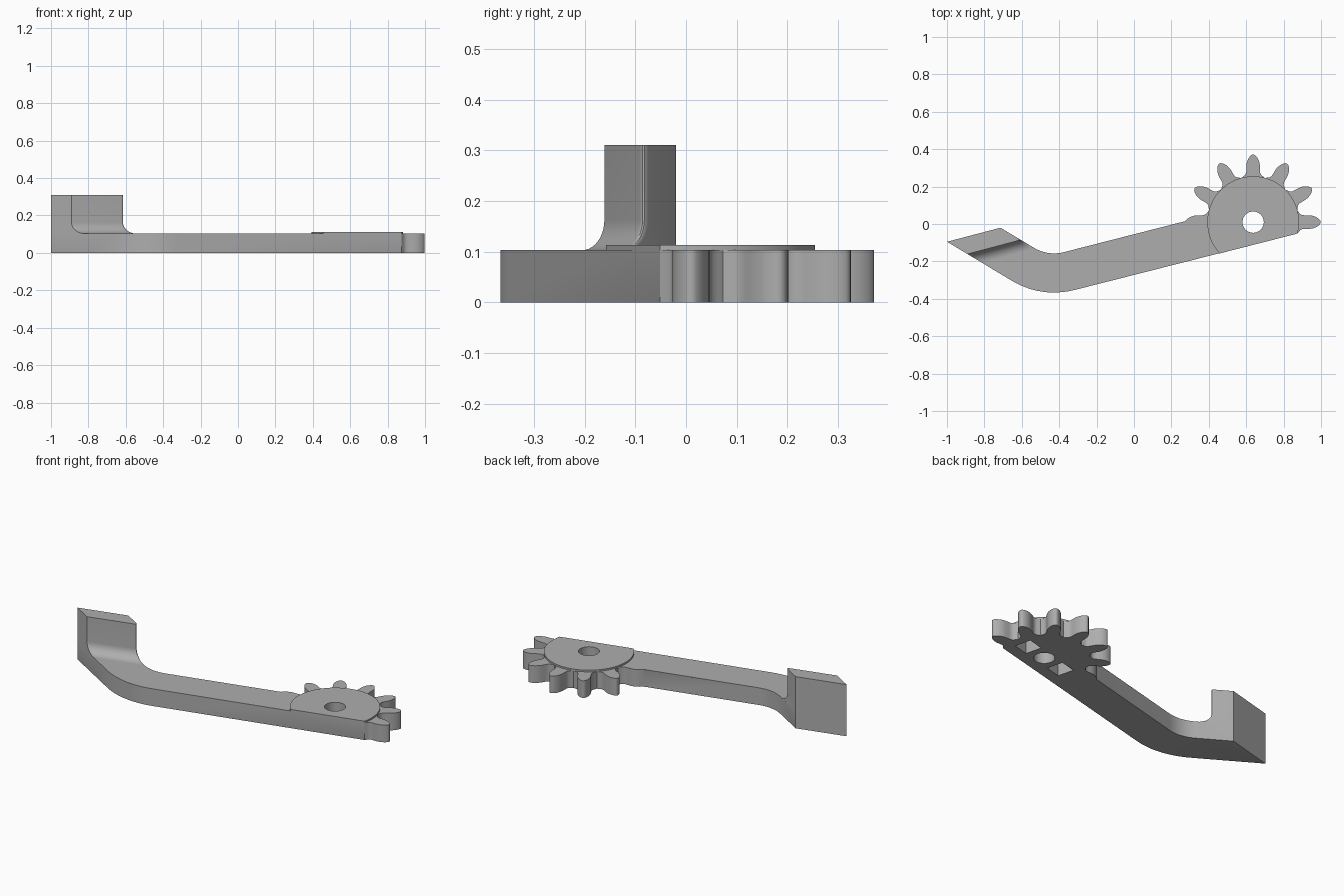
import bpy, bmesh, math
from mathutils import Vector

if "Cube" in bpy.data.objects:
    bpy.data.objects.remove(bpy.data.objects["Cube"])

TOP, RAISED, TALL = 0.103, 0.113, 0.31
HUB = Vector((0.637, 0.01))
ROOT = 0.245
JAW = Vector((0.8575, -0.5145))          # direction of the bent end
ARM = Vector((0.9694, 0.2455))           # direction of the straight arm

grey = bpy.data.materials.new("grey_plastic")
grey.diffuse_color = (0.42, 0.42, 0.42, 1)
grey.use_nodes = True
grey.node_tree.nodes["Principled BSDF"].inputs["Base Color"].default_value = grey.diffuse_color


def bezier(a, b, c, n=12):
    a, b, c = Vector(a), Vector(b), Vector(c)
    return [a * (1 - t) ** 2 + b * 2 * t * (1 - t) + c * t * t
            for t in (i / n for i in range(n + 1))]


def make(name, bm):
    bmesh.ops.recalc_face_normals(bm, faces=bm.faces)
    me = bpy.data.meshes.new(name)
    bm.to_mesh(me)
    bm.free()
    me.materials.append(grey)
    ob = bpy.data.objects.new(name, me)
    bpy.context.collection.objects.link(ob)
    return ob


def loft(rings):
    """Closed solid through a stack of equal-sized rings."""
    bm = bmesh.new()
    vs = [[bm.verts.new(p) for p in r] for r in rings]
    n = len(vs[0])
    for lo, hi in zip(vs, vs[1:]):
        for i in range(n):
            bm.faces.new((lo[i], lo[(i + 1) % n], hi[(i + 1) % n], hi[i]))
    bm.faces.new(vs[0][::-1])
    bm.faces.new(vs[-1])
    return bm, vs


def prism(pts, z0, z1):
    return loft([[(p[0], p[1], z) for p in pts] for z in (z0, z1)])


def circle(r, n=48):
    return [HUB + r * Vector((math.cos(2 * math.pi * i / n), math.sin(2 * math.pi * i / n)))
            for i in range(n)]


def finish(ob, cutters):
    bpy.context.view_layer.objects.active = ob
    for o in bpy.context.selected_objects:
        o.select_set(False)
    ob.select_set(True)
    for c in cutters:
        m = ob.modifiers.new("cut", 'BOOLEAN')
        m.operation, m.solver, m.object = 'DIFFERENCE', 'EXACT', c
        bpy.ops.object.modifier_apply(modifier=m.name)
    bpy.ops.object.shade_smooth_by_angle(angle=math.radians(28))


# Half tooth: distance along the tooth axis, half width
TOOTH = [(0.245, 0.052), (0.252, 0.043), (0.264, 0.037), (0.28, 0.0365), (0.30, 0.0365),
         (0.318, 0.034), (0.335, 0.028), (0.349, 0.019), (0.358, 0.010), (0.361, 0.004)]


def on_tooth(deg, r, w):
    a = math.radians(deg)
    d = Vector((math.cos(a), math.sin(a)))
    return HUB + d * r + Vector((-d.y, d.x)) * w


# Plate outline: jaw, outer bend, front edge, gear teeth, back edge, inner bend
back_out, back_in = Vector((-1, -0.095)), Vector((-0.714, -0.02))
front_out, front_in = Vector((-0.89, -0.161)), Vector((-0.605, -0.0854))
run = 0.06 / 0.71                        # fillet run along the jaw
outer = [back_out, front_out + JAW * run]
outer += bezier((-0.662, -0.298), (-0.499, -0.398), (-0.315, -0.352))
outer += [Vector((0.46, -0.1556))]
gear = [Vector((0.874, -0.051))]
for k in range(6):
    gear += [on_tooth(30 * k, r, -w) for r, w in TOOTH]
    gear += [on_tooth(30 * k, r, w) for r, w in reversed(TOOTH)]
    gear.append(on_tooth(30 * k + 15, 0.244, 0))
gear += [on_tooth(180, r, -w) for r, w in TOOTH[:8]]
inner = [Vector((0.272, 0.0144))]
inner += bezier((-0.373, -0.150), (-0.46, -0.172), (-0.537, -0.126))
inner += [back_in]
outline = outer + gear + inner

bm, (low, high) = prism(outline, 0, TOP)
# Softened long edges, skipping the raised parts above
n_out, n_in = len(outer), len(outer) + len(gear)
soft = []
for ring, first, last in ((low, 0, n_out), (high, 1, n_out - 1),
                          (low, n_in, len(outline) - 1), (high, n_in, len(outline) - 2)):
    for i in range(first, last):
        soft.append(bm.edges.get((ring[i], ring[i + 1])))
bmesh.ops.bevel(bm, geom=soft, offset=0.007, segments=3, profile=0.5, affect='EDGES',
                clamp_overlap=True)
plate = make("arm_with_gear_teeth", bm)

# Raised disc, flush with the arm's front edge
start = math.atan2(-0.061, 0.237)
end = math.atan2(-0.1656, -0.177) + 2 * math.pi
disc_pts = [HUB + ROOT * Vector((math.cos(a), math.sin(a)))
            for a in (start + (end - start) * i / 64 for i in range(65))]
disc = make("raised_disc", prism(disc_pts, TOP - 0.001, RAISED)[0])

# Pivot hole and the two square pockets underneath
bore = make("hole_cutter", prism(circle(0.057), -0.1, 0.3)[0])
side = Vector((-ARM.y, ARM.x))
pockets = []
for s in (-1, 1):
    c = HUB + ARM * 0.147 * s
    sq = [c + (ARM * a + side * b) * 0.05 for a, b in ((-1, -1), (1, -1), (1, 1), (-1, 1))]
    pockets.append(make("pocket_cutter", prism(sq, -0.1, 0.075)[0]))

# Upright jaw with a concave fillet at its foot and one rounded corner
along = (front_in - front_out).normalized()
levels = [(TOP + 0.06 * (1 - math.cos(t)), 0.06 * (1 - math.sin(t)))
          for t in (math.pi / 2 * i / 10 for i in range(11))]
levels = [(z_, d_) for d_, z_ in
          ((0.06 * (1 - math.sin(t)), TOP + 0.06 * (1 - math.cos(t)))
           for t in (math.pi / 2 * i / 10 for i in range(11)))]
levels.append((TALL, 0.0))
rings = []
for z, d in levels:
    fo, fi = front_out + JAW * (d / 0.71), front_in + JAW * (d / 0.71)
    corner = bezier(fi - along * 0.022, fi, fi - JAW * 0.022, 5)
    rings.append([(p.x, p.y, z) for p in [back_out, fo] + corner + [back_in]])
jaw = make("upright_jaw", loft(rings)[0])

finish(plate, [bore] + pockets)
finish(disc, [bore])
finish(jaw, [])
for c in [bore] + pockets:
    bpy.data.objects.remove(c, do_unlink=True)
